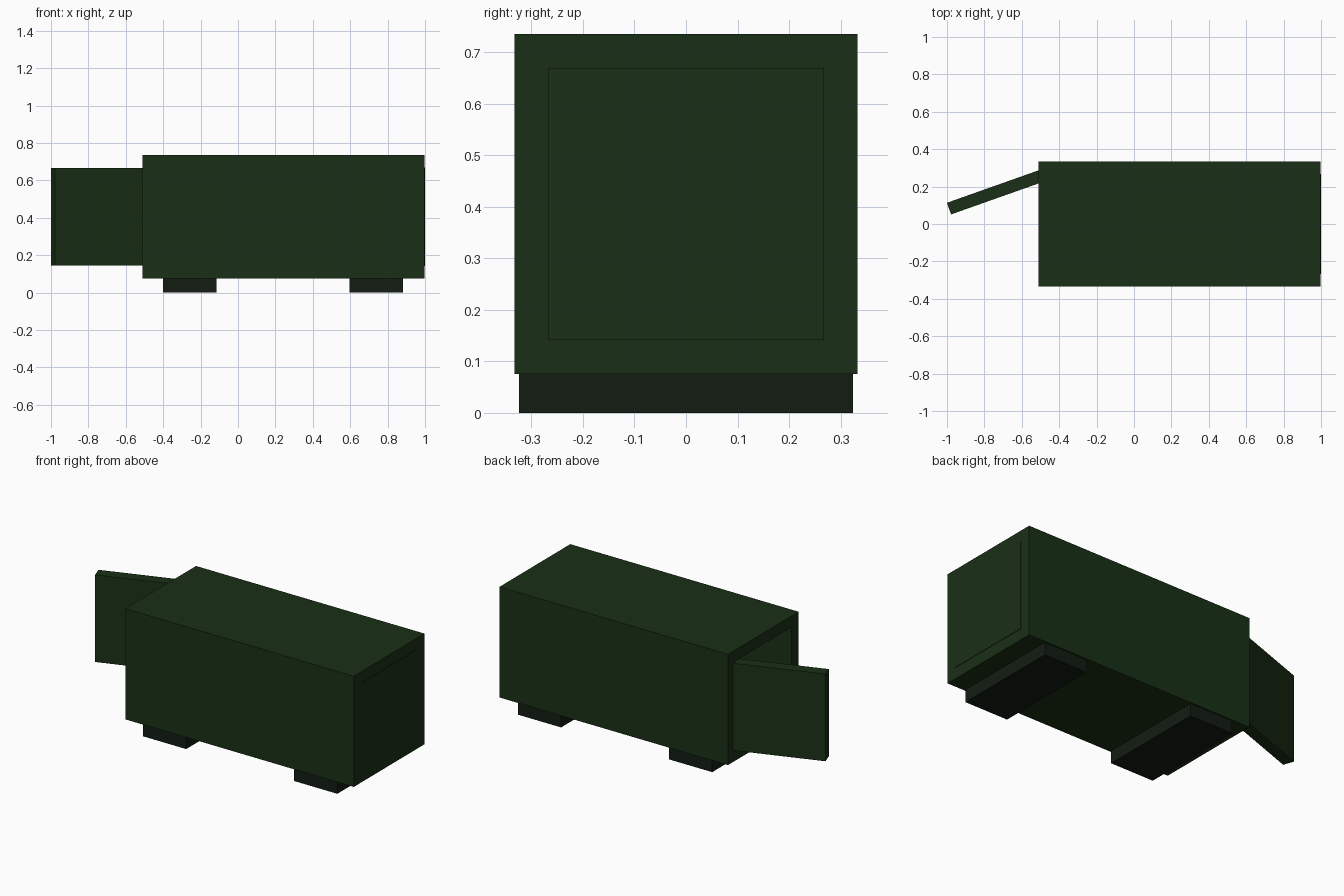
import bpy, bmesh, math
from mathutils import Matrix, Vector

if "Cube" in bpy.data.objects:
    bpy.data.objects.remove(bpy.data.objects["Cube"])


def material(name, rgb):
    m = bpy.data.materials.new(name)
    m.diffuse_color = (*rgb, 1)
    m.use_nodes = True
    m.node_tree.nodes["Principled BSDF"].inputs["Base Color"].default_value = m.diffuse_color
    return m


GREEN = material("dark_green", (0.010, 0.030, 0.008))
BLACK = material("green_black", (0.006, 0.012, 0.006))


def finish(name, bm, mat):
    bmesh.ops.recalc_face_normals(bm, faces=bm.faces)
    me = bpy.data.meshes.new(name)
    bm.to_mesh(me)
    bm.free()
    ob = bpy.data.objects.new(name, me)
    me.materials.append(mat)
    bpy.context.collection.objects.link(ob)
    return ob


def box_mesh(x, y, z):
    bm = bmesh.new()
    size = Vector((x[1] - x[0], y[1] - y[0], z[1] - z[0]))
    mid = Vector((sum(x), sum(y), sum(z))) / 2
    bmesh.ops.create_cube(bm, size=1, matrix=Matrix.Translation(mid) @ Matrix.Diagonal((*size, 1)))
    return bm


W, Z0, Z1, WALL = 0.333, 0.075, 0.735, 0.066
X0, X1 = -0.51, 1.0

# Hollow body: inset both ends and join the openings into a tunnel
bm = box_mesh((X0, X1 - 0.003), (-W, W), (Z0, Z1))
bm.normal_update()
ends = [f for f in bm.faces if abs(f.normal.x) > 0.9]
bmesh.ops.inset_individual(bm, faces=ends, thickness=WALL, use_even_offset=True)
rim = list({e for f in ends for e in f.edges})
bmesh.ops.delete(bm, geom=ends, context='FACES_ONLY')
bmesh.ops.bridge_loops(bm, edges=rim)
finish("body_shell", bm, GREEN)

# Panel closing the far end
finish("end_panel", box_mesh((X1 - WALL, X1), (-W + WALL, W - WALL), (Z0 + WALL, Z1 - WALL)), GREEN)

# Open door, swung on its hinge corner
door = finish("door", box_mesh((-0.52, 0), (-WALL, 0), (0.145, 0.665)), GREEN)
door.location = (-0.51, 0.287, 0)
door.rotation_euler.z = math.radians(19.5)

# Two wide feet
for name, x in (("door_end_foot", (-0.40, -0.115)), ("far_end_foot", (0.597, 0.882))):
    finish(name, box_mesh(x, (-0.324, 0.324), (0, Z0 + 0.005)), BLACK)
